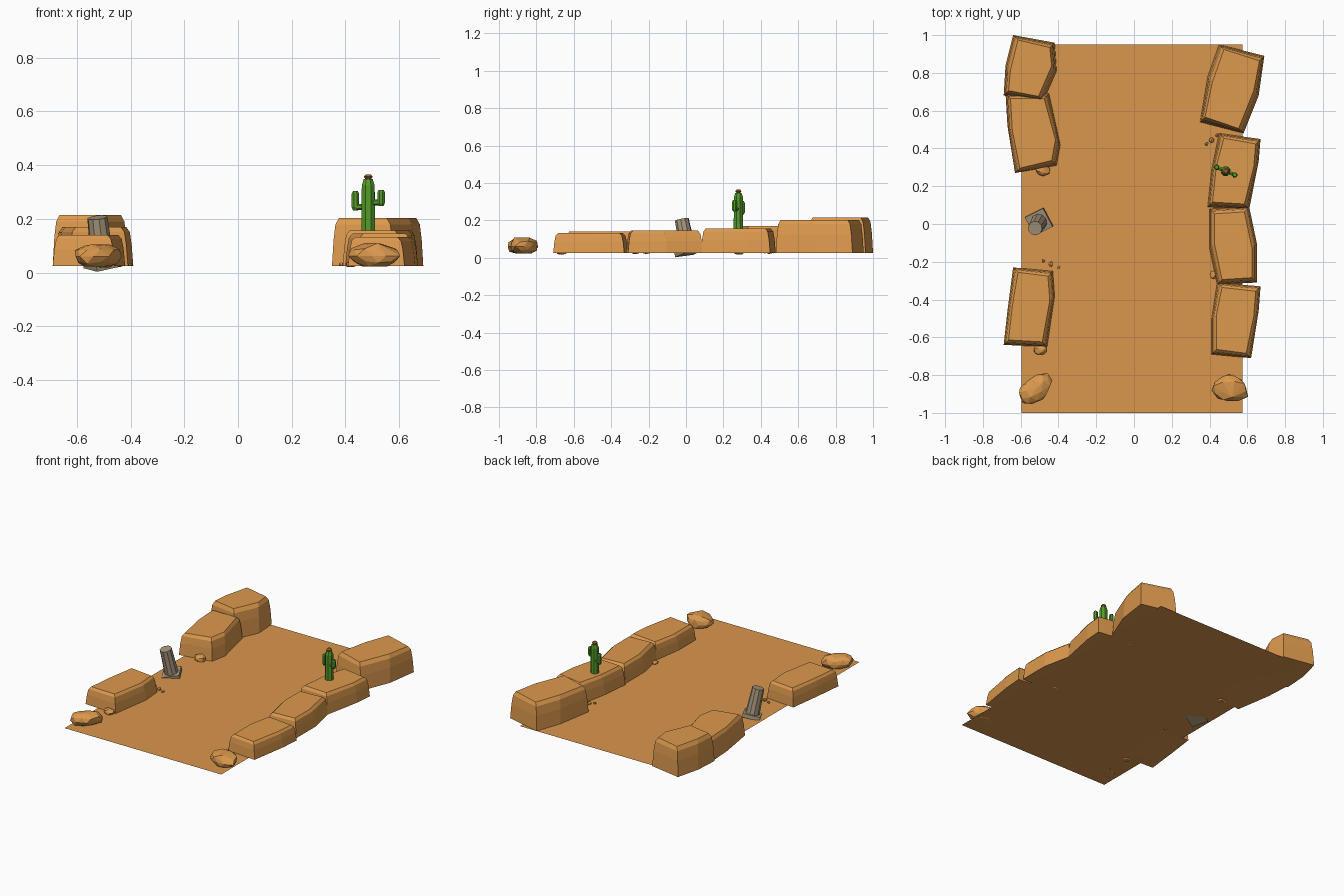
import bpy, bmesh, math, random
from mathutils import Matrix, Vector

random.seed(4)
if "Cube" in bpy.data.objects:
    bpy.data.objects.remove(bpy.data.objects["Cube"])

GROUND = 0.025


def material(name, r, g, b):
    m = bpy.data.materials.new(name)
    m.use_nodes = True
    m.diffuse_color = (r, g, b, 1)
    m.node_tree.nodes["Principled BSDF"].inputs["Base Color"].default_value = (r, g, b, 1)
    return m


SAND = material("desert sand", 0.70, 0.31, 0.074)
ROCK = material("sandstone", 0.72, 0.32, 0.076)
GREEN = material("cactus green", 0.09, 0.33, 0.022)
STONE = material("weathered stone", 0.39, 0.31, 0.205)
BLOOM = material("cactus bloom", 0.36, 0.12, 0.04)


def finish(name, bm, mat):
    bmesh.ops.recalc_face_normals(bm, faces=bm.faces[:])
    mesh = bpy.data.meshes.new(name)
    bm.to_mesh(mesh)
    bm.free()
    mesh.materials.append(mat)
    obj = bpy.data.objects.new(name, mesh)
    bpy.context.scene.collection.objects.link(obj)
    return obj


def loft(bm, rings, caps=True):
    """Join equal-sized rings of points into a skin."""
    loops = [[bm.verts.new(p) for p in ring] for ring in rings]
    for a, b in zip(loops, loops[1:]):
        n = len(a)
        for i in range(n):
            bm.faces.new((a[i], a[(i + 1) % n], b[(i + 1) % n], b[i]))
    if caps:
        bm.faces.new(loops[0])
        bm.faces.new(loops[-1])


def circle(radius, z, sides=8):
    return [Vector((radius * math.cos(math.tau * i / sides),
                    radius * math.sin(math.tau * i / sides), z)) for i in range(sides)]


# Flat sheet of sand
bm = bmesh.new()
bm.faces.new([bm.verts.new((x, y, GROUND)) for x, y in
              ((-0.595, -1), (0.575, -1), (0.575, 0.95), (-0.595, 0.95))])
bm.normal_update()
finish("ground", bm, SAND)


# Cliff blocks: footprint in hundredths, stepped in toward a chamfered top
def cliff(name, top, footprint):
    pts = [Vector((x / 100, y / 100, 0)) for x, y in zip(footprint[::2], footprint[1::2])]
    centre = sum(pts, Vector()) / len(pts)

    def ring(inset, z):
        out = []
        for p in pts:
            d = p - centre
            q = Vector((d.x - math.copysign(inset, d.x), d.y - math.copysign(inset, d.y), 0))
            out.append(centre + q + Vector((0, 0, z)))
        return out

    bm = bmesh.new()
    h = top - GROUND
    loft(bm, [ring(0, GROUND), ring(0.006, GROUND + h * 0.55),
              ring(0.013, GROUND + h * 0.87), ring(0.026, top)])
    finish(name, bm, ROCK)


cliff("right_back_cliff", 0.215, (-64, 100, -42, 96, -41, 81, -48, 65, -69, 68, -68, 84))
cliff("right_middle_cliff", 0.17, (-68, 69, -45, 69, -39, 42, -41, 31, -63, 27, -67, 52))
cliff("right_front_cliff", 0.14, (-64, -23, -43, -25, -42, -38, -46, -65, -69, -64, -67, -46))
cliff("left_back_cliff", 0.203, (45, 95, 69, 89, 66, 68, 58, 48, 35, 54, 39, 78))
cliff("left_upper_cliff", 0.157, (45, 48, 67, 45, 66, 33, 61, 8, 39, 9, 41, 28))
cliff("left_middle_cliff", 0.145, (40, 8, 61, 9, 65, -10, 65, -31, 44, -32, 40, -13))
cliff("left_front_cliff", 0.132, (44, -31, 67, -33, 66, -46, 62, -71, 41, -69, 41, -51))


# Faceted boulders and pebbles
def boulder(name, pos, size, turn=0, detail=2):
    bm = bmesh.new()
    bmesh.ops.create_icosphere(bm, subdivisions=detail, radius=1)
    for v in bm.verts:
        v.co *= random.uniform(0.82, 1.08)
        v.co.z = max(v.co.z, -0.75)
    hull = bmesh.ops.convex_hull(bm, input=bm.verts[:])
    loose = [v for v in hull["geom_interior"] if isinstance(v, bmesh.types.BMVert)]
    bmesh.ops.delete(bm, geom=loose, context="VERTS")
    bm.transform(Matrix.Translation(pos) @ Matrix.Rotation(math.radians(turn), 4, "Z")
                 @ Matrix.Diagonal((*size, 1)))
    finish(name, bm, ROCK)


boulder("right_boulder", (-0.525, -0.872, 0.06), (0.105, 0.068, 0.05), 38)
boulder("left_boulder", (0.51, -0.872, 0.062), (0.1, 0.08, 0.052), -10)
boulder("right_small_rock", (-0.48, 0.285, 0.037), (0.042, 0.032, 0.026))
boulder("right_front_small_rock", (-0.497, -0.665, 0.035), (0.034, 0.03, 0.022))
boulder("left_small_rock", (0.42, -0.27, 0.03), (0.02, 0.022, 0.012))
for i, (x, y) in enumerate(((-0.48, -0.196), (-0.44, -0.212), (-0.4, -0.228),
                            (0.385, 0.423), (0.41, 0.444), (0.44, 0.47))):
    r = 0.016 if i in (1, 4) else 0.01
    boulder(f"pebble_{i + 1}", (x, y, 0.03), (r, r, r * 0.8), 30 * i, 1)


# Leaning column stump on a square plinth, sunk into the sand
axis = Vector((-0.12, -0.2, 1)).normalized()
lean = (Matrix.Translation((-0.503, 0.012, 0.032))
        @ Vector((0, 0, 1)).rotation_difference(axis).to_matrix().to_4x4()
        @ Matrix.Rotation(math.radians(27), 4, "Z"))
bm = bmesh.new()
bmesh.ops.create_cube(bm, size=1, matrix=lean @ Matrix.Diagonal((0.11, 0.11, 0.024, 1)))
finish("column_plinth", bm, STONE)
bm = bmesh.new()
loft(bm, [circle(0.044, 0.01, 10), circle(0.041, 0.09, 10), circle(0.038, 0.178, 10)])
bm.transform(lean)
finish("column_shaft", bm, STONE)

# Cactus trunk
place = Matrix.Translation((0.485, 0.28, 0)) @ Matrix.Rotation(math.radians(-23), 4, "Z")
bm = bmesh.new()
loft(bm, [circle(0.027, 0.15), circle(0.026, 0.325), circle(0.018, 0.348)])
bm.transform(place)
finish("cactus_trunk", bm, GREEN)


# Cactus arms: a horizontal branch with an upright tip
def arm(name, side, low, high):
    bm = bmesh.new()
    branch = (Matrix.Translation((0, 0, low + 0.013))
              @ Matrix.Rotation(side * math.pi / 2, 4, "Y"))
    loft(bm, [[branch @ p for p in circle(0.011, z, 6)] for z in (0.015, 0.052)])
    tip = Vector((side * 0.052, 0, 0))
    profile = ((0.010, low), (0.015, low + 0.012), (0.015, high - 0.009), (0.010, high))
    loft(bm, [[p + tip for p in circle(r, z)] for r, z in profile])
    bm.transform(place)
    finish(name, bm, GREEN)


arm("right_cactus_arm", -1, 0.232, 0.303)
arm("left_cactus_arm", 1, 0.248, 0.308)

# Bloom on the cactus top
bm = bmesh.new()
loft(bm, [circle(0.009, 0.345), circle(0.018, 0.357), circle(0.010, 0.365)])
bm.transform(place)
finish("cactus_bloom", bm, BLOOM)
